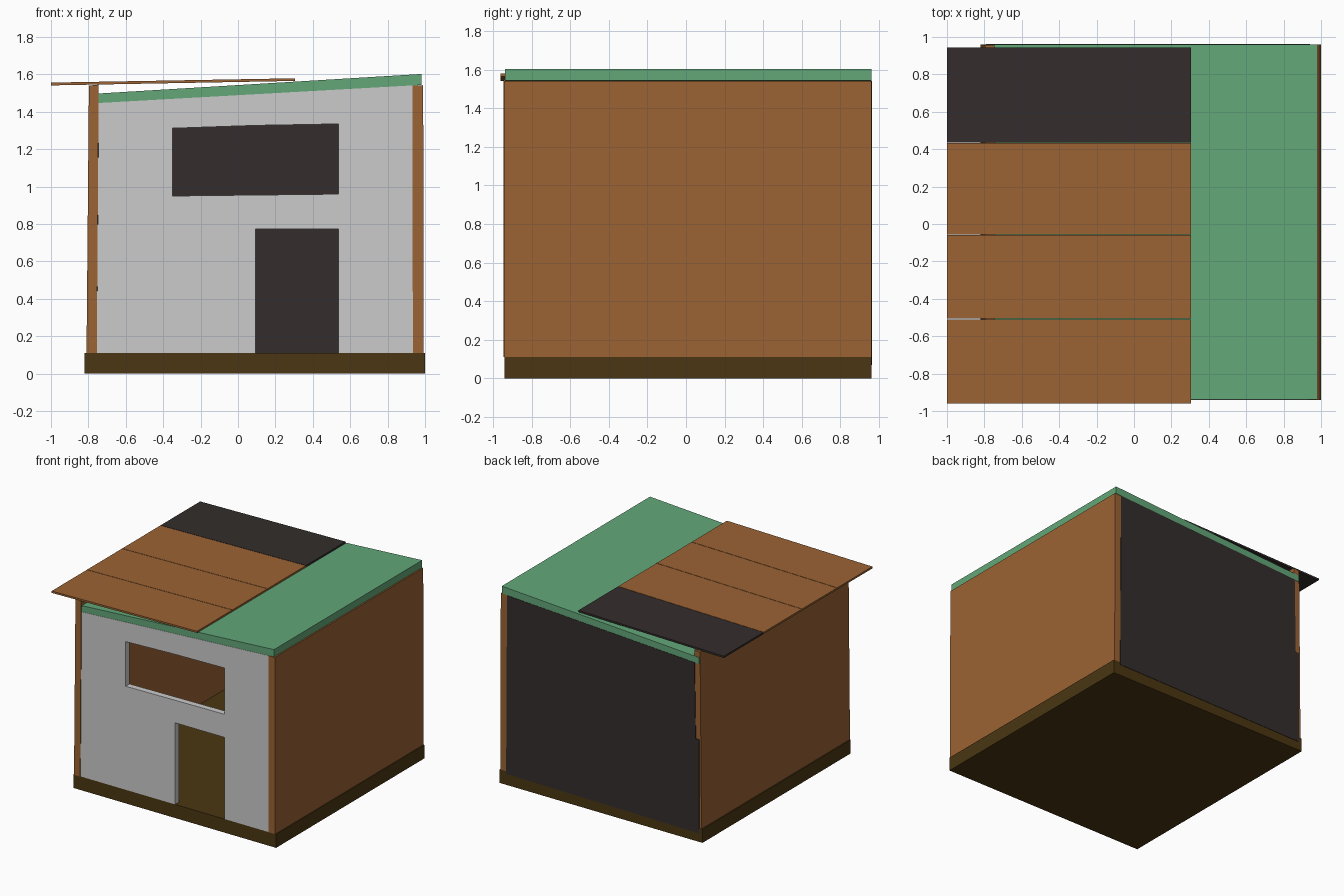
import bpy, bmesh
from mathutils import Vector

if "Cube" in bpy.data.objects:
    bpy.data.objects.remove(bpy.data.objects["Cube"])


def material(name, rgb):
    m = bpy.data.materials.new(name)
    m.diffuse_color = (*rgb, 1)
    m.use_nodes = True
    m.node_tree.nodes["Principled BSDF"].inputs["Base Color"].default_value = m.diffuse_color
    return m


WOOD = material("warm_wood", (0.33, 0.125, 0.034, 1)[:3])
DARK = material("dark_panel", (0.034, 0.027, 0.025))
GREEN = material("green_roof", (0.125, 0.39, 0.19))
OLIVE = material("olive_base", (0.07, 0.037, 0.006))


def prism(name, profile, y0, y1, mat=None):
    """Extrude an x-z profile from y0 to y1."""
    bm = bmesh.new()
    face = bm.faces.new([bm.verts.new((x, y0, z)) for x, z in profile])
    ext = bmesh.ops.extrude_face_region(bm, geom=[face])["geom"]
    verts = [v for v in ext if isinstance(v, bmesh.types.BMVert)]
    bmesh.ops.translate(bm, verts=verts, vec=Vector((0, y1 - y0, 0)))
    bmesh.ops.recalc_face_normals(bm, faces=bm.faces)
    me = bpy.data.meshes.new(name)
    bm.to_mesh(me)
    bm.free()
    ob = bpy.data.objects.new(name, me)
    bpy.context.collection.objects.link(ob)
    if mat:
        me.materials.append(mat)
    return ob


# Base slab
prism("base", [(-0.82, 0), (1, 0), (1, 0.11), (-0.82, 0.11)], -0.94, 0.96, OLIVE)

# Side walls, the left one leaning slightly
prism("left_wall", [(-0.81, 0.11), (-0.755, 0.11), (-0.745, 1.545), (-0.797, 1.54)],
      -0.945, 0.958, WOOD)
prism("right_wall", [(0.935, 0.11), (0.993, 0.11), (0.99, 1.542), (0.932, 1.54)],
      -0.942, 0.96, WOOD)

# Front wall with door and window openings
front = prism("front_wall", [(-0.755, 0.11), (0.935, 0.11), (0.932, 1.541), (-0.745, 1.447)],
              -0.94, -0.89)
openings = {
    "door_cutter": [(0.093, 0.0), (0.537, 0.0), (0.537, 0.772), (0.093, 0.772)],
    "window_cutter": [(-0.35, 0.95), (0.537, 0.96), (0.537, 1.335), (0.09, 1.327), (-0.35, 1.312)],
}
for name, profile in openings.items():
    cutter = prism(name, profile, -1.1, -0.75)
    cutter.hide_render = True
    cutter.hide_set(True)
    cutter.display_type = 'WIRE'
    mod = front.modifiers.new(name, 'BOOLEAN')
    mod.operation = 'DIFFERENCE'
    mod.solver = 'EXACT'
    mod.object = cutter

# Back panel, lapping over the base edge
prism("back_panel", [(-0.79, 0.07), (0.94, 0.09), (0.932, 1.54), (-0.75, 1.446), (-0.76, 0.83), (-0.79, 0.83)],
      0.915, 0.963, DARK)

# Sloping roof slab
prism("roof_slab", [(-0.79, 1.442), (0.98, 1.543), (0.98, 1.602), (-0.79, 1.495)],
      -0.938, 0.961, GREEN)

# Row of thin roof boards overhanging the left side
edges = [-0.962, -0.508, -0.058, 0.435, 0.945]
for i in range(4):
    prism(f"roof_board_{i + 1}",
          [(-1, 1.541), (0.305, 1.565), (0.305, 1.579), (-1, 1.556)],
          edges[i] + 0.002, edges[i + 1] - 0.002, DARK if i == 3 else WOOD)
